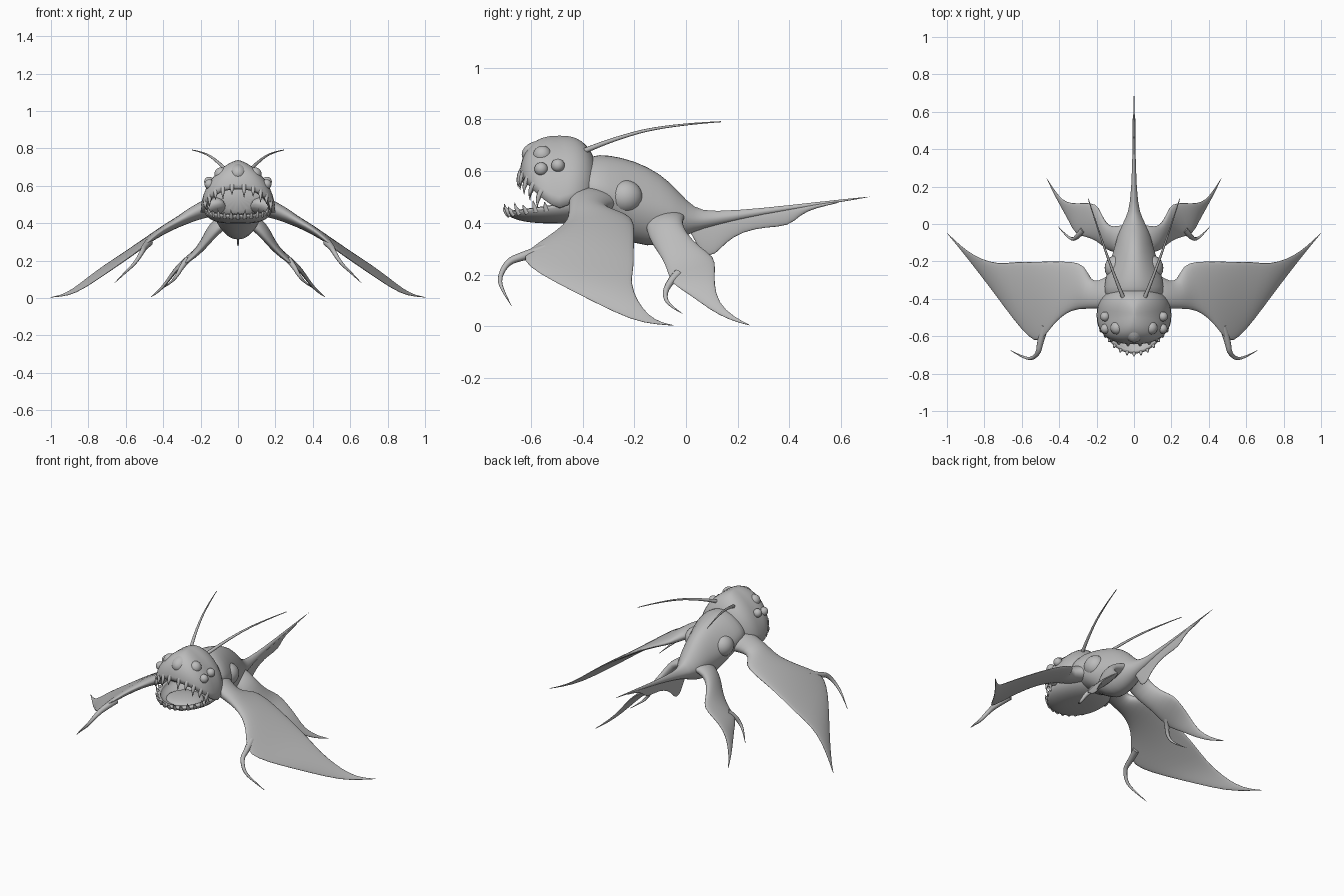
import bpy, bmesh, math
from mathutils import Vector

if "Cube" in bpy.data.objects:
    bpy.data.objects.remove(bpy.data.objects["Cube"])

skin = bpy.data.materials.new("grey_skin")
skin.diffuse_color = (0.5, 0.5, 0.5, 1)
skin.use_nodes = True
skin.node_tree.nodes["Principled BSDF"].inputs["Base Color"].default_value = skin.diffuse_color


def finish(bm, name, subdivide=0):
    bmesh.ops.remove_doubles(bm, verts=bm.verts, dist=1e-5)
    bmesh.ops.recalc_face_normals(bm, faces=bm.faces)
    for f in bm.faces:
        f.smooth = True
    me = bpy.data.meshes.new(name)
    bm.to_mesh(me)
    bm.free()
    me.materials.append(skin)
    ob = bpy.data.objects.new(name, me)
    bpy.context.collection.objects.link(ob)
    if subdivide:
        ob.modifiers.new("subdivide", "SUBSURF").levels = subdivide
        ob.modifiers["subdivide"].render_levels = subdivide
    return ob


def loft(name, rings, subdivide=1):
    bm = bmesh.new()
    vs = [[bm.verts.new(p) for p in r] for r in rings]
    n = len(rings[0])
    for a, b in zip(vs, vs[1:]):
        for i in range(n):
            bm.faces.new((a[i], a[(i + 1) % n], b[(i + 1) % n], b[i]))
    bm.faces.new(vs[0])
    bm.faces.new(vs[-1])
    return finish(bm, name, subdivide)


def web(name, stations, normal, side=1, n=14):
    """Lens-shaped sections between a leading and a trailing point."""
    rings = []
    for lead, trail, th in stations:
        lead, trail, ring = Vector(lead), Vector(trail), []
        for k in range(n):
            t = 2 * math.pi * k / n
            p = lead.lerp(trail, (1 - math.cos(t)) / 2) + Vector(normal) * th * math.sin(t)
            ring.append((p.x * side, p.y, p.z))
        rings.append(ring)
    return loft(name, rings)


def tube(name, pts, r0, r1, side=1):
    cu = bpy.data.curves.new(name, "CURVE")
    cu.dimensions = "3D"
    cu.bevel_depth = 1
    cu.bevel_resolution = 2
    cu.use_fill_caps = True
    sp = cu.splines.new("NURBS")
    sp.points.add(len(pts) - 1)
    for i, p in enumerate(pts):
        sp.points[i].co = (p[0] * side, p[1], p[2], 1)
        sp.points[i].radius = r0 + (r1 - r0) * i / (len(pts) - 1)
    sp.order_u = 3
    sp.use_endpoint_u = True
    sp.resolution_u = 6
    cu.materials.append(skin)
    ob = bpy.data.objects.new(name, cu)
    bpy.context.collection.objects.link(ob)
    bpy.ops.object.select_all(action="DESELECT")
    ob.select_set(True)
    bpy.context.view_layer.objects.active = ob
    bpy.ops.object.convert(target="MESH")


def ball(name, centre, radii):
    bm = bmesh.new()
    bmesh.ops.create_uvsphere(bm, u_segments=20, v_segments=12, radius=1)
    for v in bm.verts:
        v.co = [c + r * x for c, r, x in zip(centre, radii, v.co)]
    finish(bm, name)


def shell(name, rim, apex, kx, ky, thickness, n=40, m=10):
    """Hollow bowl from an open rim to an apex."""
    bm = bmesh.new()
    grid = []
    for j in range(m + 1):
        e = math.pi / 2 * j / m
        c, s = (0 if j == m else math.cos(e)), math.sin(e)
        row = []
        for i in range(n):
            x, y, z = rim(2 * math.pi * i / n)
            row.append(bm.verts.new((x * c ** kx, apex[1] + (y - apex[1]) * c ** ky,
                                     z + (apex[2] - z) * s)))
        grid.append(row)
    for a, b in zip(grid, grid[1:]):
        for i in range(n):
            bm.faces.new((a[i], a[(i + 1) % n], b[(i + 1) % n], b[i]))
    bmesh.ops.remove_doubles(bm, verts=bm.verts, dist=1e-5)
    bmesh.ops.recalc_face_normals(bm, faces=bm.faces)
    # an open bowl: make sure normals point away from its inside
    centre = Vector((0, apex[1], sum(rim(2 * math.pi * i / n)[2] for i in range(n)) / n))
    if sum((f.calc_center_median() - centre).dot(f.normal) for f in bm.faces) < 0:
        bmesh.ops.reverse_faces(bm, faces=bm.faces)
    for f in bm.faces:
        f.smooth = True
    me = bpy.data.meshes.new(name)
    bm.to_mesh(me)
    bm.free()
    me.materials.append(skin)
    ob = bpy.data.objects.new(name, me)
    bpy.context.collection.objects.link(ob)
    mod = ob.modifiers.new("wall", "SOLIDIFY")
    mod.thickness, mod.offset = thickness, -1


# body and tail: y, centre z, half width, half height; back narrows to a ridge
body = [(-.42, .54, .13, .08), (-.37, .54, .165, .125), (-.30, .525, .16, .14),
        (-.2, .475, .13, .168), (-.1, .452, .1, .142), (-.03, .43, .08, .095),
        (.03, .41, .045, .045), (.1, .415, .02, .027), (.3, .445, .01, .012),
        (.5, .472, .006, .008), (.72, .502, .001, .001)]
loft("body", [[(w * math.cos(t) * (1 - .25 * max(0, math.sin(t))), y, z + h * math.sin(t))
               for t in [2 * math.pi * k / 20 for k in range(20)]] for y, z, w, h in body])

# fin hanging below the tail: y top, z top, y bottom, z bottom
fin = [(-.02, .42, .02, .36), (.02, .42, .045, .31), (.06, .42, .07, .27),
       (.10, .42, .115, .273), (.14, .423, .15, .322), (.2, .432, .22, .366),
       (.3, .445, .31, .383), (.38, .458, .40, .385), (.43, .463, .44, .43),
       (.5, .472, .5, .458), (.6, .486, .6, .478)]
web("tail_fin", [((0, a, b), (0, c, d), .008) for a, b, c, d in fin], (1, 0, 0))


# head: domed upper shell whose cheeks drop over a bowl-shaped lower jaw
def blunt(v, k):
    return math.copysign(abs(v) ** k, v)


def upper_rim(a):
    c = math.cos(a)
    return (.2 * blunt(math.sin(a), .85), -.488 - .155 * blunt(c, .85),
            .458 + (.125 * c ** 1.25 if c > 0 else -.07 * c))


def lower_rim(a):
    return .182 * math.sin(a), -.475 - .218 * math.cos(a), .472 - .03 * math.cos(a)


shell("upper_head", upper_rim, (0, -.488, .737), 1.4, .75, .03)
shell("lower_jaw", lower_rim, (0, -.475, .397), .7, .7, .022)
ball("tongue", (0, -.53, .43), (.11, .11, .025))
ball("brow_ridge", (0, -.55, .665), (.055, .085, .055))

# teeth along both rims
for i in range(10):
    a = math.radians(-63 + 14 * i)
    x, y, z = upper_rim(a)
    long = .045 if i % 2 else .03
    tube("upper_tooth", [(x * .95, y + .012, z + .02), (x * .98, y - .012, z - long * .3),
                         (x * .96, y - .006, z - long)], .015, .001)
for i in range(13):
    a = math.radians(-72 + 12 * i)
    x, y, z = lower_rim(a)
    c, up = math.cos(a), (.03 if i % 2 else .018)
    tube("lower_tooth", [(x * .94, y + c * .012, z - .012), (x * .99, y - c * .01, z + up * .2),
                         (x * 1.02, y - c * .014, z + up)], .013, .001)

# wing and hind leg sections: leading point, trailing point, half thickness
wing = [((.06, -.45, .52), (.06, -.22, .48), .05), ((.13, -.455, .505), (.13, -.27, .475), .055),
        ((.20, -.455, .475), (.19, -.305, .46), .045),
        ((.27, -.455, .44), (.235, -.30, .445), .038), ((.33, -.462, .405), (.26, -.215, .43), .03),
        ((.40, -.505, .367), (.33, -.195, .40), .025), ((.46, -.58, .32), (.44, -.195, .345), .02),
        ((.505, -.645, .275), (.55, -.195, .28), .015), ((.56, -.615, .23), (.63, -.195, .228), .012),
        ((.64, -.52, .175), (.73, -.21, .165), .01), ((.755, -.36, .095), (.82, -.185, .097), .008),
        ((.87, -.21, .022), (.89, -.145, .042), .006), ((.945, -.115, .008), (.95, -.095, .013), .004),
        ((1.004, -.046, .003), (1.004, -.042, .004), .001)]
leg = [((.0, -.15, .43), (.0, .0, .43), .03), ((.05, -.16, .415), (.05, .0, .425), .04),
       ((.11, -.155, .37), (.11, -.015, .405), .038),
       ((.15, -.135, .32), (.15, 0, .36), .032), ((.20, -.09, .26), (.178, .06, .30), .024),
       ((.26, -.07, .20), (.2, .115, .27), .018), ((.315, -.06, .165), (.27, .115, .22), .013),
       ((.345, .01, .125), (.335, .11, .165), .01), ((.39, .09, .065), (.38, .125, .09), .008),
       ((.43, .165, .025), (.43, .185, .035), .005), ((.47, .25, .002), (.47, .252, .003), .001)]

for s, tag in ((1, "left"), (-1, "right")):
    web(tag + "_wing", wing, (.5, 0, .87), s)
    web(tag + "_hind_leg", leg, (.7, 0, .7), s)
    tube(tag + "_wing_claw", [(.475, -.545, .298), (.503, -.635, .27), (.51, -.69, .25), (.55, -.725, .185),
                              (.61, -.705, .13), (.66, -.675, .08)], .021, .001, s)
    tube(tag + "_leg_claw", [(.27, -.03, .205), (.30, -.065, .17), (.325, -.085, .12), (.36, -.065, .08),
                             (.405, -.015, .05)], .018, .001, s)
    tube(tag + "_antenna", [(.055, -.40, .675), (.10, -.29, .722), (.175, -.08, .778),
                            (.245, .135, .791)], .011, .002, s)
    # round swellings on the flank and eyes
    ball(tag + "_flank_swelling", (s * .095, -.235, .5), (.062, .068, .065))
    ball(tag + "_large_eye", (s * .09, -.555, .662), (.036, .036, .036))
    ball(tag + "_middle_eye", (s * .155, -.495, .622), (.026, .026, .026))
    ball(tag + "_small_eye", (s * .153, -.56, .608), (.026, .026, .026))
